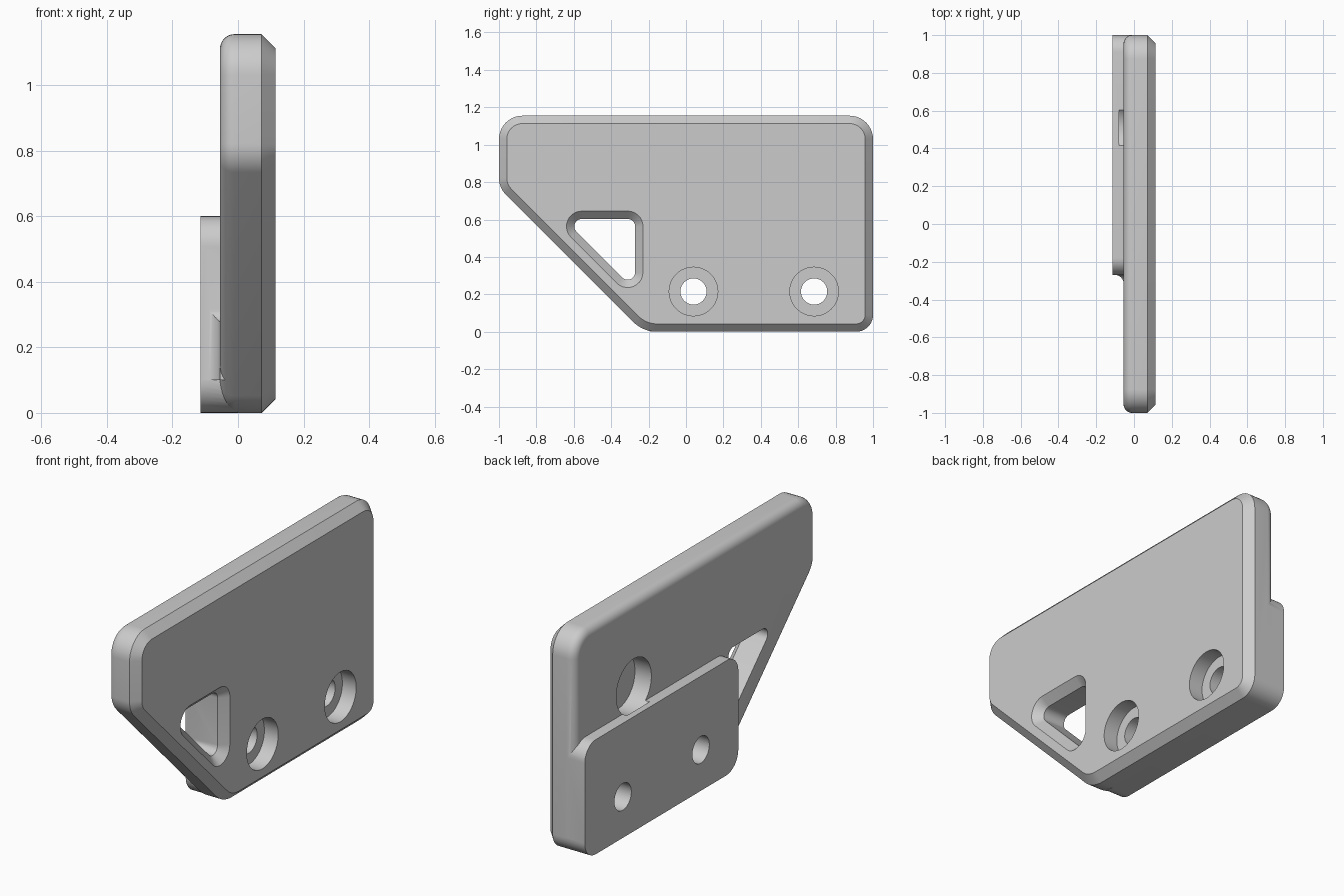
import bpy
import bmesh
from math import cos, sin, pi, tan
from mathutils import Vector

cube = bpy.data.objects.get("Cube")
if cube:
    bpy.data.objects.remove(cube, do_unlink=True)

grey = bpy.data.materials.new("plain_grey")
grey.use_nodes = True
grey.diffuse_color = (0.6, 0.6, 0.6, 1)
grey.node_tree.nodes["Principled BSDF"].inputs["Base Color"].default_value = grey.diffuse_color


def rounded(corners, radii, inset=0.0, steps=10):
    """Counter-clockwise (y, z) polygon, moved inwards, with rounded corners."""
    pts = [Vector(c) for c in corners]
    out = []
    for i, p in enumerate(pts):
        a = (p - pts[i - 1]).normalized()
        b = (pts[(i + 1) % len(pts)] - p).normalized()
        turn = b.angle(a)
        na, nb = Vector((-a.y, a.x)), Vector((-b.y, b.x))
        mid = (na + nb).normalized()
        centre = p + mid * (radii[i] / cos(turn / 2))
        r = radii[i] - inset
        for k in range(steps + 1):
            t = turn * k / steps
            out.append(centre - r * (na * cos(t) + a * -sin(t)))
    return out


def circle(y, z, r, n=64):
    return [(y + r * cos(2 * pi * k / n), z + r * sin(2 * pi * k / n)) for k in range(n)]


def make(name, rings):
    """Loft closed rings of 3D points and cap both ends."""
    bm = bmesh.new()
    loops = [[bm.verts.new(p) for p in ring] for ring in rings]
    for lo, hi in zip(loops, loops[1:]):
        for i in range(len(lo)):
            bm.faces.new((lo[i - 1], lo[i], hi[i], hi[i - 1]))
    bm.faces.new(loops[0][::-1])
    bm.faces.new(loops[-1])
    bmesh.ops.recalc_face_normals(bm, faces=bm.faces)
    mesh = bpy.data.meshes.new(name)
    bm.to_mesh(mesh)
    bm.free()
    mesh.materials.append(grey)
    ob = bpy.data.objects.new(name, mesh)
    bpy.context.collection.objects.link(ob)
    return ob


def across(x, ring):
    return [(x, y, z) for y, z in ring]


def combine(target, other, operation):
    mod = target.modifiers.new("join", "BOOLEAN")
    mod.operation, mod.solver, mod.object = operation, "EXACT", other
    bpy.ops.object.select_all(action="DESELECT")
    bpy.context.view_layer.objects.active = target
    target.select_set(True)
    bpy.ops.object.modifier_apply(modifier=mod.name)
    bpy.data.objects.remove(other, do_unlink=True)


# Main plate: rounded edge on one side, chamfer on the other
BACK, FACE, OUTER = -0.055, 0.114, -0.114
EDGE, CHAMFER = 0.045, 0.042
outline = [(-0.23, 0), (1, 0), (1, 1.155), (-1, 1.155), (-1, 0.77)]
radii = [0.18, 0.09, 0.125, 0.125, 0.125]
layers = []
for k in range(9):
    t = pi / 2 * k / 8
    layers.append((BACK + EDGE * (1 - cos(t)), EDGE * (1 - sin(t))))
layers += [(FACE - CHAMFER, 0), (FACE, CHAMFER)]
plate = make("mounting_plate", [across(x, rounded(outline, radii, d)) for x, d in layers])

# Raised pad
pad_outline = [(-0.27, 0), (1, 0), (1, 0.6), (-0.27, 0.6)]
pad = rounded(pad_outline, [0.1, 0.09, 0.09, 0.09])
combine(plate, make("raised_pad", [across(OUTER, pad), across(0, pad)]), "UNION")

# Concave fillet between pad front and plate
R = 0.045
profile = [(BACK + 0.02, -0.25), (BACK - R, -0.25)]
for k in range(9):
    t = pi / 2 * k / 8
    profile.append((BACK - R + R * sin(t), -0.27 - R + R * cos(t)))
profile.append((BACK + 0.02, -0.27 - R))
fillet = make("pad_fillet", [[(x, y, z) for x, y in profile] for z in (0.1, 0.5)])
combine(plate, fillet, "UNION")

# Chamfered triangular window
tri = [(-0.23, 0.12), (-0.23, 0.645), (-0.755, 0.645)]
window = [(-0.3, CHAMFER), (FACE - CHAMFER, CHAMFER), (FACE, 0), (FACE + 0.02, -0.02)]
cutter = make("window_cutter", [across(x, rounded(tri, [0.082] * 3, d)) for x, d in window])
combine(plate, cutter, "DIFFERENCE")

# Counterbored bolt holes
SEAT = 0.034
for y in (0.04, 0.685):
    steps = [(-0.3, 0.07), (SEAT, 0.07), (SEAT, 0.13), (0.3, 0.13)]
    cutter = make("bolt_cutter", [across(x, circle(y, 0.215, r)) for x, r in steps])
    combine(plate, cutter, "DIFFERENCE")

# Blind round pocket above the pad
pocket = circle(0.51, 0.71, 0.145)
cutter = make("pocket_cutter", [across(-0.08, pocket), across(0.04, pocket)])
combine(plate, cutter, "DIFFERENCE")

bpy.context.view_layer.objects.active = plate
plate.select_set(True)
bpy.ops.object.shade_smooth_by_angle(angle=pi / 6)
